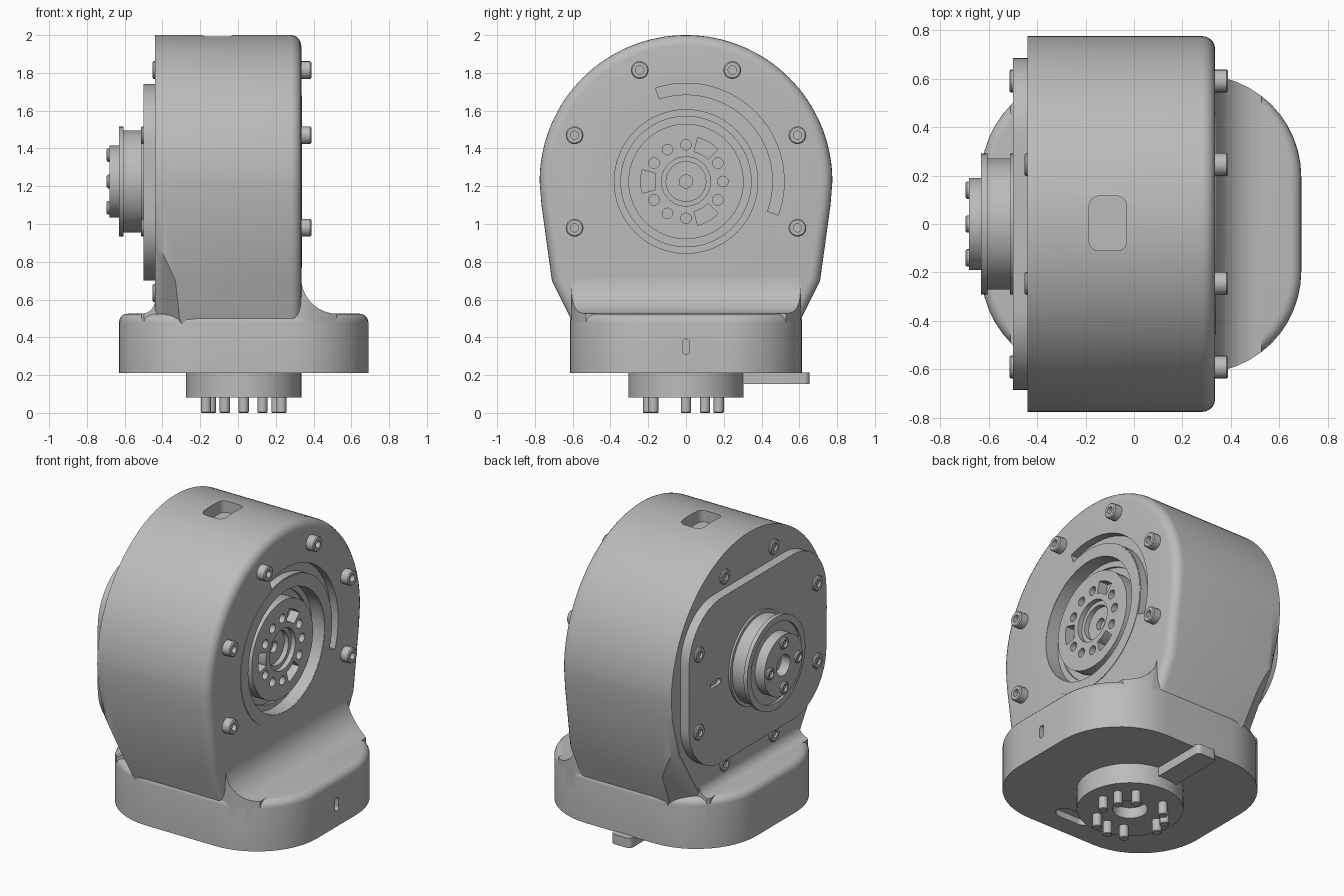
import bpy, bmesh, math
from mathutils import Vector

cube = bpy.data.objects.get("Cube")
if cube:
    bpy.data.objects.remove(cube)

GREY = (0.5, 0.5, 0.5, 1)
mat = bpy.data.materials.new("plain grey")
mat.use_nodes = True
mat.diffuse_color = GREY
mat.node_tree.nodes["Principled BSDF"].inputs["Base Color"].default_value = GREY

AXIS_Z = 1.225                      # height of the main shaft
FACE = 0.335                        # +x face of the body
PLACE = {'x': lambda a, b, h: (h, a, b),
         'y': lambda a, b, h: (a, h, b),
         'z': lambda a, b, h: (a, b, h)}


def finish(name, bm):
    bmesh.ops.recalc_face_normals(bm, faces=bm.faces)
    mesh = bpy.data.meshes.new(name)
    bm.to_mesh(mesh)
    bm.free()
    mesh.materials.append(mat)
    ob = bpy.data.objects.new(name, mesh)
    bpy.context.collection.objects.link(ob)
    return ob


def smooth(ob):
    bpy.ops.object.select_all(action='DESELECT')
    ob.select_set(True)
    bpy.context.view_layer.objects.active = ob
    bpy.ops.object.shade_smooth_by_angle(angle=math.radians(32))


def prism(name, pts, axis, lo, hi, bevel_lo=0, bevel_hi=0, segs=5, planes=()):
    """Extrude a 2D outline along an axis, with optional rounded rims."""
    bm = bmesh.new()
    rings = [[bm.verts.new(PLACE[axis](a, b, h)) for a, b in pts] for h in (lo, hi)]
    caps = [bm.faces.new(r) for r in rings]
    n = len(pts)
    for i in range(n):
        j = (i + 1) % n
        bm.faces.new((rings[0][i], rings[0][j], rings[1][j], rings[1][i]))
    rims = [list(c.edges) for c in caps]
    for rim, size, s in ((rims[0], bevel_lo, segs), (rims[1], bevel_hi, segs)):
        if size:
            bmesh.ops.bevel(bm, geom=rim, offset=size, segments=s, profile=0.5, affect='EDGES')
    for co, no in planes:
        cut_geo = bmesh.ops.bisect_plane(bm, geom=bm.verts[:] + bm.edges[:] + bm.faces[:],
                                         plane_co=co, plane_no=no, clear_outer=True)['geom_cut']
        bmesh.ops.holes_fill(bm, edges=[e for e in cut_geo if isinstance(e, bmesh.types.BMEdge)])
    ob = finish(name, bm)
    smooth(ob)
    return ob


def revolve(name, profile, axis, centre, n=48, closed=False):
    """Turn (radius, height) points round an axis."""
    bm = bmesh.new()
    rings = []
    for r, h in profile:
        rings.append([bm.verts.new(PLACE[axis](centre[0] + r * math.cos(math.tau * i / n),
                                               centre[1] + r * math.sin(math.tau * i / n), h))
                      for i in range(n)])
    pairs = list(zip(rings, rings[1:]))
    if closed:
        pairs.append((rings[-1], rings[0]))
    else:
        bm.faces.new(rings[0])
        bm.faces.new(rings[-1])
    for p, q in pairs:
        for i in range(n):
            j = (i + 1) % n
            bm.faces.new((p[i], p[j], q[j], q[i]))
    ob = finish(name, bm)
    smooth(ob)
    return ob


def boolean(ob, cutters, op='DIFFERENCE'):
    bpy.context.view_layer.objects.active = ob
    for c in cutters:
        c.hide_render = True
        m = ob.modifiers.new("cut", 'BOOLEAN')
        m.operation, m.solver, m.object = op, 'EXACT', c
        bpy.ops.object.modifier_apply(modifier=m.name)
        bpy.data.objects.remove(c)
    smooth(ob)


def rounded_rect(a0, a1, b0, b1, r, n=12):
    pts = []
    for k, (a, b) in enumerate(((a1 - r, b1 - r), (a0 + r, b1 - r), (a0 + r, b0 + r), (a1 - r, b0 + r))):
        for i in range(n + 1):
            t = math.pi / 2 * (k + i / n)
            pts.append((a + r * math.cos(t), b + r * math.sin(t)))
    return pts


def sector(r0, r1, start, end, n=24):
    """Ring segment round the main shaft, angles in degrees."""
    angles = [math.radians(start + (end - start) * i / n) for i in range(n + 1)]
    outer = [(r1 * math.cos(t), AXIS_Z + r1 * math.sin(t)) for t in angles]
    return outer + [(r0 * math.cos(t), AXIS_Z + r0 * math.sin(t)) for t in reversed(angles)]


def polar(r, deg, a=0.0, b=AXIS_Z):
    t = math.radians(deg)
    return a + r * math.cos(t), b + r * math.sin(t)


def screw(name, axis, centre, base, top, r=0.047):
    d = math.copysign(1, top - base)
    return revolve(name, [(r, base), (r, top - d * 0.006), (r - 0.006, top), (0.022, top),
                          (0.022, top - d * 0.03)], axis, centre, 20)


# Main housing: round top tapering down into the base
arc = [polar(0.775, 180 * i / 64) for i in range(65)]
outline = arc + [(-0.765, 1.1), (-0.71, 0.7), (-0.61, 0.5), (-0.58, 0.3),
                 (0.58, 0.3), (0.61, 0.5), (0.71, 0.7), (0.765, 1.1)]
corner_planes = []
for s in (-1, 1):
    p, q, r = Vector((-0.42, s * 0.77, 0.95)), Vector((-0.3, s * 0.62, 0.5)), Vector((-0.46, s * 0.45, 0.5))
    no = (q - p).cross(r - p).normalized()
    corner_planes.append((p, no if no.x < 0 else -no))
housing = prism("housing", outline, 'x', -0.44, FACE, 0.06, 0.055, planes=corner_planes)
boolean(housing, [
    revolve("hub_cutter", [(0.38, 0.21), (0.38, 0.5)], 'x', (0, AXIS_Z), 64),
    prism("arc_cutter", sector(0.46, 0.52, -20, 108), 'x', 0.285, 0.5),
    prism("pocket_cutter", rounded_rect(-0.185, -0.03, -0.11, 0.115, 0.04), 'z', 1.92, 2.2),
])

# Base block with side slot and underside slot
foot = rounded_rect(-0.63, 0.69, -0.615, 0.615, 0.42)
base = prism("base", foot, 'z', 0.21, 0.525, 0.022, 0.045)
boolean(base, [
    prism("side_slot_cutter", rounded_rect(-0.018, 0.018, 0.31, 0.39, 0.016), 'x', 0.66, 0.8),
    prism("under_slot_cutter", rounded_rect(-0.04, 0.2, -0.49, -0.39, 0.049), 'z', 0.1, 0.25),
])


# Concave fillets between base and housing
def fillet(name, wall, r, d, half_width):
    curve = [(wall + d * r * (1 - math.cos(math.pi / 2 * i / 12)),
              0.525 + r * (1 - math.sin(math.pi / 2 * i / 12))) for i in range(13)]
    pts = [(wall - d * 0.06, 0.4), (wall - d * 0.06, 0.525 + r)] + curve + [(wall + d * r, 0.4)]
    ob = prism(name, pts, 'y', -half_width, half_width)
    boolean(ob, [prism("foot_cutter", foot, 'z', 0.3, 1.0)], 'INTERSECT')


fillet("wide_fillet", FACE, 0.19, 1, 0.605)
fillet("narrow_fillet", -0.44, 0.07, -1, 0.5)

# Recessed output hub with bolt holes and three windows
revolve("hub_ring", [(0.455, 0.3), (0.455, FACE + 0.003), (0.381, FACE + 0.003), (0.381, 0.3)],
        'x', (0, AXIS_Z), 64, closed=True)
hub = revolve("output_hub", [(0.385, 0.19), (0.385, 0.25), (0.345, 0.25), (0.345, 0.235), (0.305, 0.235),
                             (0.305, 0.31), (0.13, 0.31), (0.13, 0.28), (0.105, 0.28),
                             (0.105, 0.25), (0.035, 0.25), (0.035, 0.22)], 'x', (0, AXIS_Z), 64)
cutters = []
for deg in range(0, 360, 30):
    if deg % 120 == 60:
        cutters.append(prism("window_cutter", sector(0.165, 0.24, deg - 15, deg + 15, 8), 'x', 0.25, 0.5))
    else:
        cutters.append(revolve("hole_cutter", [(0.028, 0.26), (0.028, 0.5)], 'x', polar(0.195, deg), 16))
boolean(hub, cutters)

# Side plate
plate = prism("side_plate", rounded_rect(-0.685, 0.685, 0.7, 1.74, 0.33), 'x', -0.5, -0.43, 0.012, 0, 2)
boolean(plate, [prism("plate_slot_cutter", rounded_rect(0.37, 0.47, 1.205, 1.24, 0.017), 'x', -0.6, -0.48)])

# Housing and plate screws
for s in (-1, 1):
    for y, z in ((0.245, 0.59), (0.59, 0.245), (0.59, -0.245)):
        screw("face_screw", 'x', (s * y, AXIS_Z + z), FACE - 0.02, 0.388)
    for t in (-1, 1):
        screw("plate_screw", 'x', (s * 0.59, AXIS_Z + t * 0.245), -0.48, -0.514)
        screw("rim_screw", 'x', (s * 0.245, AXIS_Z + t * 0.59), -0.42, -0.452)

# Flanged coupling with four pegs
revolve("coupling", [(0.29, -0.49), (0.29, -0.512), (0.27, -0.512), (0.27, -0.605), (0.29, -0.605),
                     (0.29, -0.63), (0.25, -0.63), (0.25, -0.615), (0.19, -0.615), (0.19, -0.68),
                     (0.065, -0.68), (0.065, -0.62)], 'x', (0, AXIS_Z), 64)
for deg in range(0, 360, 90):
    screw("coupling_peg", 'x', polar(0.14, deg), -0.66, -0.695, 0.036)

# Lower mounting boss, its pins and side tab
revolve("lower_boss", [(0.305, 0.22), (0.305, 0.082), (0.1, 0.082), (0.1, 0.15)], 'z', (0.03, 0), 64)
for deg in range(0, 360, 30):
    if deg % 120 != 90:
        revolve("boss_pin", [(0.027, 0.1), (0.027, 0.004), (0.023, 0)], 'z', polar(0.2, deg, 0.03, 0), 16)
prism("lower_tab", rounded_rect(-0.07, 0.07, 0.2, 0.655, 0.03, 5), 'z', 0.153, 0.215)
